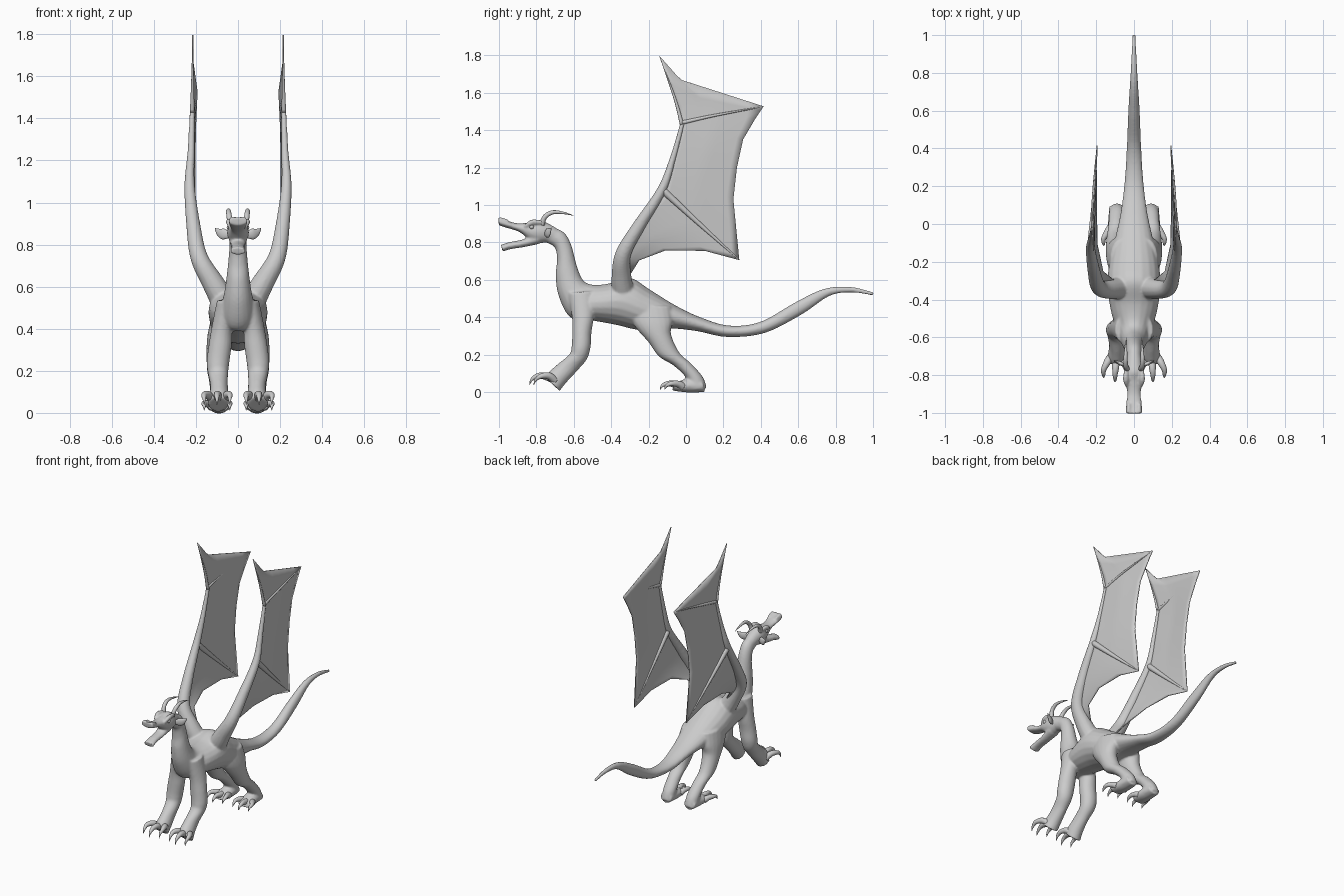
import bpy, bmesh, math
from mathutils import Vector

X, Z = Vector((1, 0, 0)), Vector((0, 0, 1))

def spline(pts, steps=6):
    """Catmull-Rom interpolation of equal-length tuples."""
    out = []
    n = len(pts)
    for i in range(n - 1):
        p = [pts[max(i - 1, 0)], pts[i], pts[i + 1], pts[min(i + 2, n - 1)]]
        for s in range(steps):
            t = s / steps
            out.append([0.5 * (2*b + (c - a)*t + (2*a - 5*b + 4*c - d)*t*t + (3*b - a - 3*c + d)*t**3)
                        for a, b, c, d in zip(*p)])
    return out + [list(pts[-1])]

def skin(bm, rings, side=1, seg=20):
    """Closed skin over elliptical rings (centre, axis a, axis b)."""
    loops = []
    for c, a, b in rings:
        loop = []
        for k in range(seg):
            ang = 2 * math.pi * k / seg
            p = c + a * math.cos(ang) + b * math.sin(ang)
            loop.append(bm.verts.new((p.x * side, p.y, p.z)))
        loops.append(loop)
    for r, s in zip(loops, loops[1:]):
        for k in range(seg):
            j = (k + 1) % seg
            bm.faces.new((r[k], r[j], s[j], s[k]))
    bm.faces.new(loops[0])
    bm.faces.new(loops[-1])

def loft(bm, stations, side=1):
    """Stations: x, contour point 1 (y,z), contour point 2 (y,z), half width."""
    rings = []
    for x, y1, z1, y2, z2, w in spline(stations):
        p, q = Vector((x, y1, z1)), Vector((x, y2, z2))
        rings.append(((p + q) / 2, X * w, (p - q) / 2))
    skin(bm, rings, side)

def tube(bm, pts, side=1, flat=1.0, seg=14):
    """Round tube through (x,y,z,radius)."""
    s = spline(pts)
    P = [Vector(q[:3]) for q in s]
    ref = Z if abs((P[-1] - P[0]).normalized().x) > 0.75 else X
    rings = []
    for i, q in enumerate(s):
        t = (P[min(i + 1, len(P) - 1)] - P[max(i - 1, 0)]).normalized()
        a = t.cross(ref).normalized()
        b = t.cross(a)
        r = max(q[3], 0.001)
        rings.append((P[i], a * r * flat, b * r))
    skin(bm, rings, side, seg)

def finish(name, bm, mirror=False):
    bmesh.ops.recalc_face_normals(bm, faces=bm.faces)
    for f in bm.faces:
        f.smooth = True
    me = bpy.data.meshes.new(name)
    bm.to_mesh(me)
    bm.free()
    ob = bpy.data.objects.new(name, me)
    bpy.context.collection.objects.link(ob)
    if mirror:
        ob.modifiers.new("mirror", 'MIRROR').use_mirror_merge = False
    return ob

# Neck, trunk and tail
bm = bmesh.new()
loft(bm, [(0, -.73, .885, -.75, .80, .038), (0, -.655, .855, -.70, .77, .040),
          (0, -.615, .79, -.69, .70, .044), (0, -.585, .68, -.697, .62, .054),
          (0, -.555, .605, -.68, .51, .068), (0, -.51, .575, -.62, .40, .088),
          (0, -.42, .578, -.52, .385, .120), (0, -.30, .61, -.38, .36, .140),
          (0, -.19, .545, -.24, .33, .132), (0, -.06, .465, -.09, .34, .100),
          (0, .07, .402, .06, .325, .070), (0, .23, .355, .22, .294, .050),
          (0, .40, .376, .42, .315, .038), (0, .585, .48, .62, .415, .030),
          (0, .74, .552, .765, .512, .021), (0, .88, .562, .88, .532, .014),
          (0, 1.005, .533, 1.0, .515, .008)])
# Skull and upper jaw
loft(bm, [(0, -1.005, .934, -1.0, .890, .046), (0, -.96, .917, -.96, .878, .043),
          (0, -.90, .902, -.89, .855, .036), (0, -.83, .908, -.84, .815, .047),
          (0, -.78, .918, -.79, .795, .052), (0, -.72, .892, -.74, .80, .043),
          (0, -.67, .86, -.70, .79, .035)])
# Lower jaw
loft(bm, [(0, -.99, .787, -.98, .750, .038), (0, -.94, .802, -.94, .763, .033),
          (0, -.87, .816, -.87, .774, .034), (0, -.79, .85, -.79, .79, .042)])
for s in (1, -1):
    # Front legs
    loft(bm, [(.055, -.63, .53, -.49, .54, .045), (.075, -.61, .40, -.49, .42, .050),
              (.085, -.608, .32, -.505, .32, .055), (.095, -.612, .24, -.51, .24, .054),
              (.095, -.625, .20, -.53, .175, .048), (.090, -.69, .145, -.58, .115, .042),
              (.090, -.735, .105, -.64, .05, .047), (.095, -.75, .075, -.675, .005, .050)], s)
    # Rear legs
    loft(bm, [(.070, -.32, .46, -.08, .46, .055), (.085, -.28, .36, -.07, .38, .060),
              (.095, -.20, .265, -.08, .31, .055), (.100, -.145, .19, -.035, .21, .047),
              (.095, -.065, .14, .03, .15, .042), (.090, 0, .075, .09, .08, .043),
              (.090, .01, .01, .112, .02, .043)], s)
    # Rear feet
    loft(bm, [(.090, .10, -.001, .085, .07, .042), (.090, .01, -.003, 0, .07, .048),
              (.095, -.075, .008, -.06, .045, .050)], s)
    # Wing arms
    tube(bm, [(.05, -.33, .50, .065), (.12, -.345, .62, .053), (.185, -.335, .74, .042),
              (.212, -.25, .89, .034), (.230, -.13, 1.08, .025), (.223, -.07, 1.25, .017),
              (.218, -.018, 1.44, .012)], s)
    # Brow ridges and nostrils
    tube(bm, [(.036, -.86, .885, .010), (.044, -.82, .908, .015), (.040, -.76, .905, .010)], s)
    tube(bm, [(.028, -1.0, .925, .012), (.028, -.95, .912, .010)], s)
body = finish("dragon_body", bm)
rm = body.modifiers.new("blend", 'REMESH')
rm.mode = 'VOXEL'
rm.voxel_size = 0.0065
rm.use_smooth_shade = True
sm = body.modifiers.new("smooth", 'SMOOTH')
sm.factor, sm.iterations = 0.5, 6

# Wing membranes: rows from leading edge through middle to trailing edge
rows = [((.11, -.36, .60), (.10, -.33, .60), (.09, -.31, .61)),
        ((.18, -.34, .73), (.175, -.30, .72), (.165, -.25, .705)),
        ((.21, -.26, .88), (.205, -.19, .82), (.195, -.11, .757)),
        ((.222, -.19, .99), (.215, -.05, .87), (.20, .10, .755)),
        ((.23, -.13, 1.08), (.215, .07, .90), (.20, .285, .705)),
        ((.226, -.09, 1.20), (.222, .07, 1.10), (.205, .253, 1.03)),
        ((.222, -.06, 1.32), (.222, .11, 1.26), (.205, .272, 1.20)),
        ((.218, -.022, 1.44), (.220, .14, 1.40), (.203, .305, 1.35)),
        ((.216, -.05, 1.53), (.210, .14, 1.495), (.198, .37, 1.46)),
        ((.215, -.09, 1.65), (.212, .08, 1.57), (.196, .40, 1.505)),
        ((.215, -.142, 1.797), (.215, -.03, 1.67), (.195, .415, 1.527))]
bm = bmesh.new()
grid = []
for a, m, b in rows:
    a, m, b = Vector(a), Vector(m), Vector(b)
    line = [a.lerp(m, i / 5) for i in range(5)] + [m.lerp(b, i / 5) for i in range(6)]
    grid.append([bm.verts.new(p) for p in line])
for r, s in zip(grid, grid[1:]):
    for k in range(10):
        bm.faces.new((r[k], r[k + 1], s[k + 1], s[k]))
wing = finish("wing_membranes", bm, True)
so = wing.modifiers.new("thickness", 'SOLIDIFY')
so.thickness, so.offset = 0.006, 0

# Wing fingers
bm = bmesh.new()
tube(bm, [(.23, -.13, 1.085, .020), (.216, .07, .90, .012), (.20, .284, .707, .003)])
tube(bm, [(.218, -.02, 1.44, .011), (.215, .16, 1.48, .007), (.195, .412, 1.525, .003)])
tube(bm, [(.218, -.022, 1.43, .011), (.216, -.06, 1.57, .007), (.215, -.142, 1.797, .001)])
finish("wing_fingers", bm, True)

# Toes and claws on all feet
bm = bmesh.new()
for dx in (-.045, 0, .045):
    e = dx * 1.35
    k = abs(dx) * .5
    tube(bm, [(.095 + dx * .6, -.70, .06, .020), (.097 + dx, -.755 + k, .085, .019),
              (.10 + e, -.795 + k, .085, .014), (.10 + e, -.825 + k, .066, .008),
              (.10 + e, -.836 + k, .038, .001)])
    tube(bm, [(.092 + dx * .7, -.02, .03, .022), (.095 + dx, -.065 + k, .042, .018),
              (.10 + e, -.10 + k, .045, .013), (.10 + e, -.127 + k, .033, .008),
              (.10 + e, -.138 + k, .012, .001)])
finish("toes_and_claws", bm, True)

# Horns
bm = bmesh.new()
tube(bm, [(.034, -.77, .895, .014), (.042, -.755, .935, .013), (.045, -.715, .960, .011),
          (.043, -.66, .958, .007), (.040, -.60, .943, .001)])
finish("horns", bm, True)

# Ears
bm = bmesh.new()
tube(bm, [(.035, -.755, .845, .010), (.068, -.74, .850, .026), (.090, -.73, .860, .018),
          (.110, -.72, .878, .001)], flat=.4)
finish("ears", bm, True)

# Eyes
bm = bmesh.new()
bmesh.ops.create_uvsphere(bm, u_segments=14, v_segments=8, radius=.012)
bmesh.ops.translate(bm, verts=bm.verts, vec=(.042, -.825, .882))
finish("eyes", bm, True)
